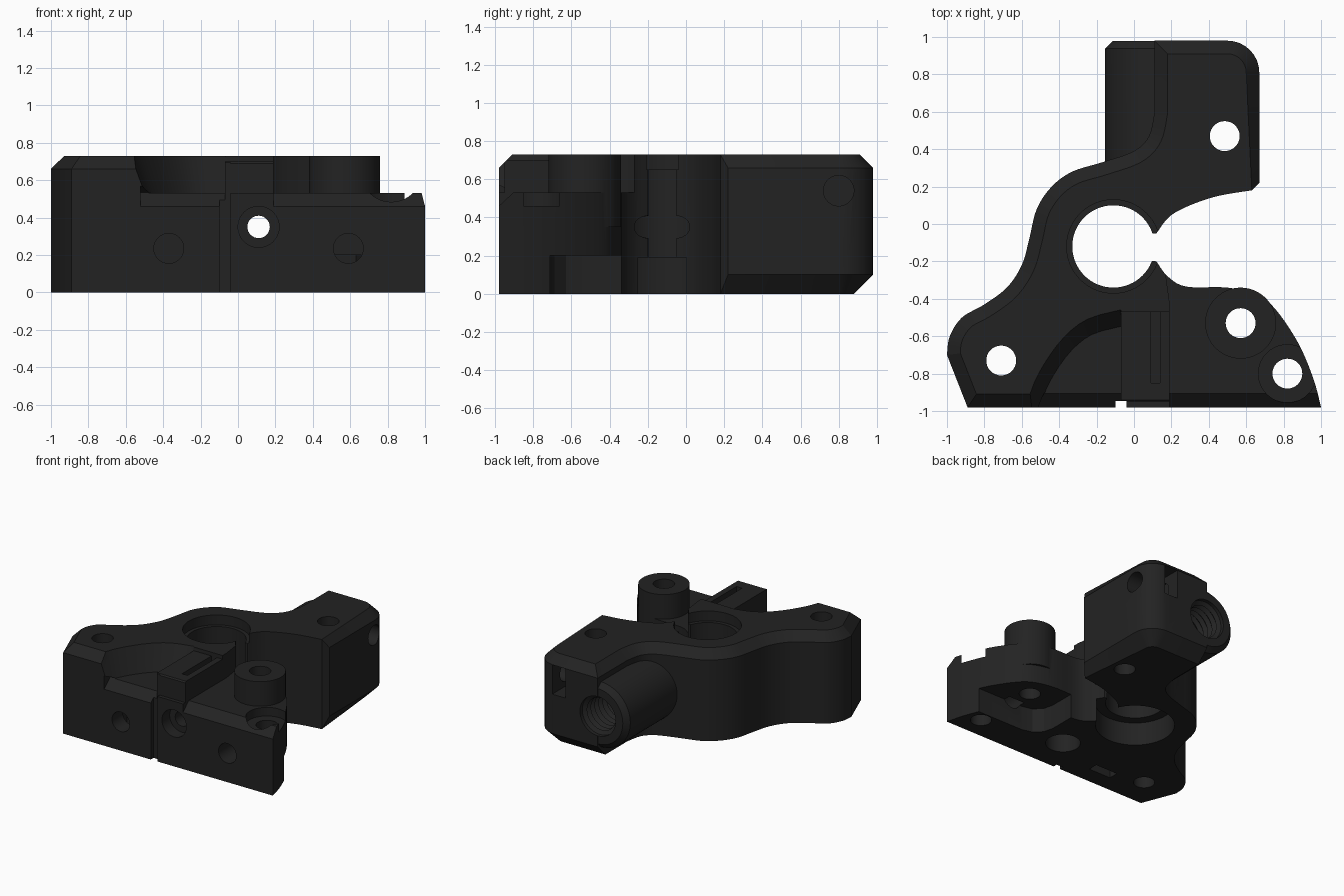
import bpy, bmesh, math
from mathutils import Vector, Matrix

if "Cube" in bpy.data.objects:
    bpy.data.objects.remove(bpy.data.objects["Cube"])

plastic = bpy.data.materials.new("charcoal_plastic")
plastic.diffuse_color = (0.0165, 0.0165, 0.0165, 1)
plastic.use_nodes = True
plastic.node_tree.nodes["Principled BSDF"].inputs["Base Color"].default_value = plastic.diffuse_color


def new_object(name, bm):
    bmesh.ops.recalc_face_normals(bm, faces=bm.faces)
    mesh = bpy.data.meshes.new(name)
    bm.to_mesh(mesh)
    bm.free()
    mesh.materials.append(plastic)
    ob = bpy.data.objects.new(name, mesh)
    bpy.context.collection.objects.link(ob)
    return ob


def loft(name, rings):
    """Closed solid through rings that share one point count."""
    bm = bmesh.new()
    rows = [[bm.verts.new(p) for p in ring] for ring in rings]
    n = len(rows[0])
    for a, b in zip(rows, rows[1:]):
        for i in range(n):
            j = (i + 1) % n
            bm.faces.new((a[i], a[j], b[j], b[i]))
    bm.faces.new(rows[0][::-1])
    bm.faces.new(rows[-1])
    return new_object(name, bm)


def prism(name, pts, z0, z1):
    return loft(name, [[(x, y, z) for x, y in pts] for z in (z0, z1)])


def box(name, x0, x1, y0, y1, z0, z1):
    return prism(name, [(x0, y0), (x1, y0), (x1, y1), (x0, y1)], z0, z1)


def lathe(name, centre, profile, axis="z", n=40):
    """Round solid from (radius, position along axis) pairs."""
    rings = []
    for r, h in profile:
        ring = []
        for i in range(n):
            t = 2 * math.pi * i / n
            c, s = r * math.cos(t), r * math.sin(t)
            u, v = centre
            ring.append({"z": (u + c, v + s, h), "y": (u + c, h, v + s),
                         "x": (h, u + c, v + s)}[axis])
        rings.append(ring)
    return loft(name, rings)


def smooth_path(pts, steps=5):
    """Catmull-Rom curve through the points."""
    p = [Vector(q) for q in [pts[0]] + pts + [pts[-1]]]
    out = []
    for a, b, c, d in zip(p, p[1:], p[2:], p[3:]):
        for k in range(steps):
            t = k / steps
            out.append(tuple(0.5 * (2 * b + (c - a) * t + (2 * a - 5 * b + 4 * c - d) * t * t
                                    + (3 * b - a - 3 * c + d) * t ** 3)))
    return out + [tuple(pts[-1])]


def combine(target, other, operation):
    mod = target.modifiers.new("boolean", "BOOLEAN")
    mod.operation = operation
    mod.solver = "EXACT"
    mod.object = other
    bpy.context.view_layer.objects.active = target
    bpy.ops.object.modifier_apply(modifier=mod.name)
    bpy.data.objects.remove(other, do_unlink=True)


def cut(ob):
    combine(body, ob, "DIFFERENCE")


def add(ob):
    combine(body, ob, "UNION")


H = 0.73
# Outline: left flank, rear block, clamp mouth, right lobe
left = smooth_path([(-1.0, -0.70), (-0.985, -0.6), (-0.92, -0.5), (-0.8, -0.43), (-0.68, -0.34),
                    (-0.6, -0.22), (-0.56, -0.08), (-0.52, 0.08), (-0.44, 0.2), (-0.33, 0.28),
                    (-0.17, 0.33), (0.0, 0.39), (0.08, 0.47), (0.11, 0.6)])
corner = [(0.5 + 0.17 * math.sin(a), 0.81 + 0.17 * math.cos(a))
          for a in (math.pi / 2 * i / 8 for i in range(9))]
rear_jaw = smooth_path([(0.63, 0.18), (0.45, 0.15), (0.3, 0.1), (0.19, 0.04), (0.12, -0.05)])
front_jaw = smooth_path([(0.12, -0.2), (0.18, -0.28), (0.28, -0.335), (0.5, -0.34), (0.66, -0.38),
                         (0.76, -0.46), (0.88, -0.64), (0.96, -0.83), (1.0, -0.98)])
outline = ([(-0.89, -0.98)] + left + [(0.11, 0.98)] + corner + [(0.67, 0.22)] + rear_jaw
           + [(0.05, -0.05), (0.05, -0.19)] + front_jaw)
body = prism("bracket_body", outline, 0, H)

# Chamfers on the outer top edge and under the rear block
bm = bmesh.new()
bm.from_mesh(body.data)


def chamfer(z, offset, rule):
    edges = []
    for e in bm.edges:
        m = (e.verts[0].co + e.verts[1].co) / 2
        if all(abs(v.co.z - z) < 1e-4 for v in e.verts) and rule(m):
            edges.append(e)
    bmesh.ops.bevel(bm, geom=edges, offset=offset, segments=1, profile=0.5,
                    affect="EDGES", clamp_overlap=False)


chamfer(H, 0.07, lambda m: m.x < 0 or m.y > 0.21 or m.y < -0.97)
chamfer(0, 0.1, lambda m: m.x > 0.2 and m.y > 0.21)
bm.to_mesh(body.data)
bm.free()

# Tapered front-left pocket
px, py = -0.07, -1.1
wall = smooth_path([(-0.6, -1.1), (-0.56, -0.9), (-0.49, -0.75), (-0.38, -0.6),
                    (-0.25, -0.5), (-0.07, -0.45)], 3) + [(px, py)]
cut(loft("pocket_cutter", [[(px + (x - px) * s, py + (y - py) * s, z) for x, y in wall]
                           for s, z in ((0.85, 0.53), (1.0, 0.75))]))
# Lower right deck, and the sloped front edge of both decks
cut(prism("deck_cutter", [(0.19, -1.1), (1.2, -1.1), (1.2, -0.2), (0.16, -0.2), (0.19, -0.42)],
          0.53, 0.9))
for x0, x1 in ((-0.52, -0.07), (0.19, 1.1)):
    cut(loft("edge_cutter", [[(x, -1.055, 0.39), (x, -0.9, 0.535), (x, -1.055, 0.6)]
                             for x in (x0, x1)]))
# Rib top, rib slot and front groove
cut(box("rib_top_cutter", -0.075, 0.2, -1.1, -0.47, 0.7, 0.9))
cut(box("rib_front_cutter", -0.075, 0.2, -1.1, -0.95, 0.53, 0.9))
cut(box("rib_slot_cutter", 0.09, 0.14, -0.85, -0.47, 0.45, 0.9))
cut(box("groove_cutter", -0.1, -0.04, -1.1, -0.945, -0.1, 0.9))
# Undercut below the right lobe
cut(prism("undercut_cutter", [(0.33, -0.2), (0.33, -0.55), (0.35, -0.63), (0.41, -0.69),
                              (0.5, -0.712), (1.2, -0.712), (1.2, -0.2)], -0.1, 0.2))

# Round barrel on the rear block and screw post on the right lobe
add(lathe("rear_barrel", (0.11, 0.35), [(0.265, 0.25), (0.265, 0.938), (0.225, 0.978)], "y", 56))
add(lathe("screw_post", (0.57, -0.53), [(0.19, 0.35), (0.19, H)], n=48))
cut(lathe("screw_recess_cutter", (0.82, -0.8), [(0.155, 0.46), (0.155, 0.9)]))

# Clamp bore with wider mouths above and below
cut(lathe("bore_cutter", (-0.11, -0.12),
          [(0.295, -0.1), (0.295, 0.19), (0.22, 0.19), (0.22, 0.65), (0.25, 0.65), (0.25, 0.9)],
          n=64))
# Vertical screw holes
for x, y in ((-0.71, -0.73), (0.485, 0.47), (0.57, -0.53), (0.82, -0.8)):
    cut(lathe("hole_cutter", (x, y), [(0.08, -0.1), (0.08, 0.9)], n=32))
# Clamp bolt hole and its front counterbore
cut(lathe("bolt_cutter", (0.11, 0.35), [(0.11, -1.1), (0.11, -0.88), (0.06, -0.88), (0.06, 1.1)],
          "y", 32))
# Threaded socket in the barrel
thread = [(0.16, 1.1), (0.16, 0.95)]
for i in range(7):
    y = 0.95 - 0.05 * i
    thread += [(0.13, y - 0.02), (0.155, y - 0.045)]
cut(lathe("thread_cutter", (0.11, 0.35), thread, "y"))
# Front blind holes and side hole
for x in (-0.37, 0.59):
    cut(lathe("front_hole_cutter", (x, 0.235), [(0.08, -1.1), (0.08, -0.66)], "y", 32))
cut(lathe("side_hole_cutter", (0.8, 0.54), [(0.08, 0.38), (0.08, 0.8)], "x", 32))
# Nut slots and underside socket
cut(box("rear_nut_cutter", 0.4, 0.52, 0.8, 1.1, 0.42, 0.66))
cut(box("lower_nut_cutter", -0.47, -0.27, -0.84, -0.76, -0.1, 0.34))
cut(lathe("underside_cutter", (0.13, -0.67), [(0.13, -0.1), (0.13, 0.15)]))

bpy.ops.object.select_all(action="DESELECT")
body.select_set(True)
bpy.context.view_layer.objects.active = body
bpy.ops.object.shade_smooth_by_angle(angle=math.radians(28))
